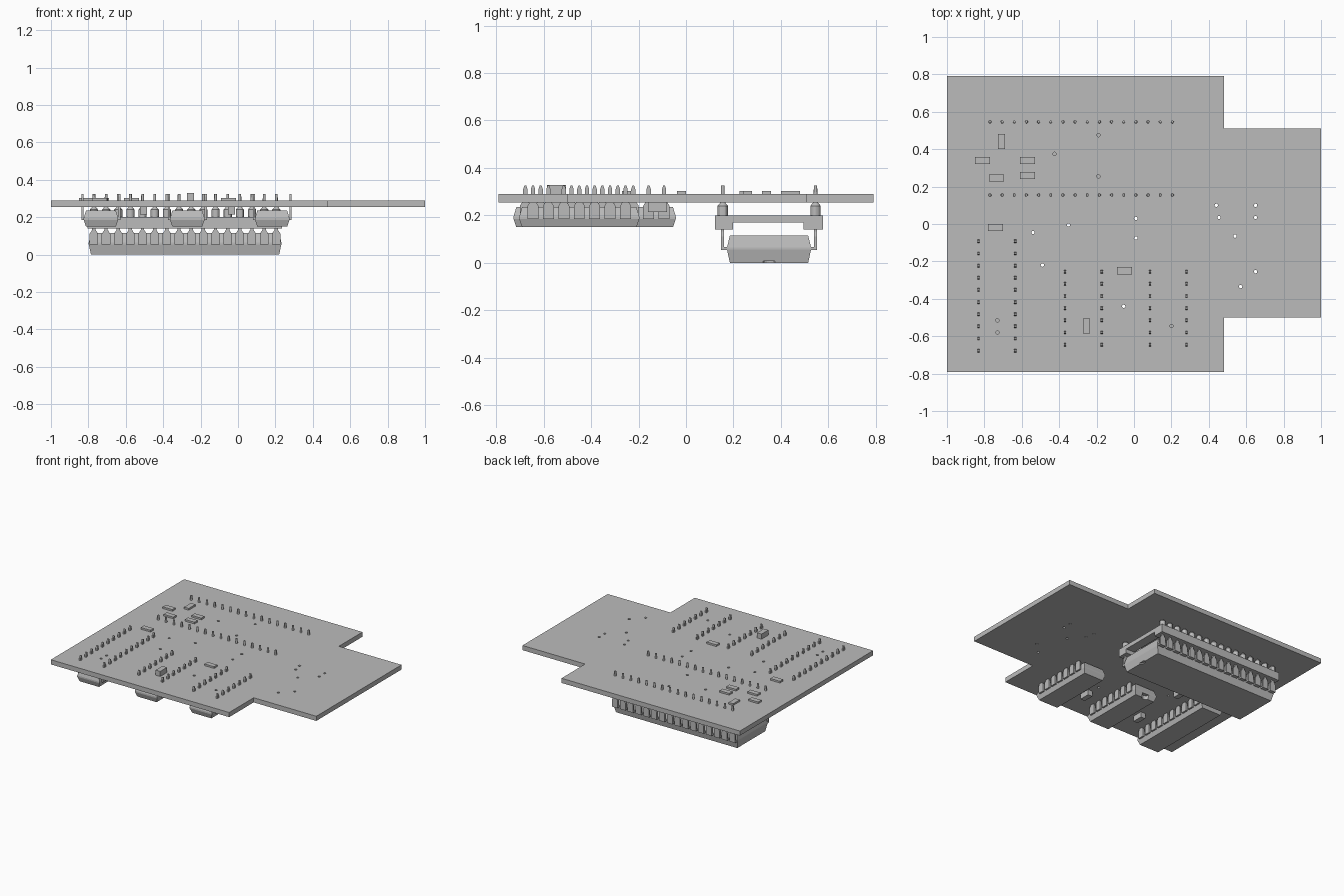
import bpy, bmesh
from math import pi
from mathutils import Matrix, Vector

if "Cube" in bpy.data.objects:
    bpy.data.objects.remove(bpy.data.objects["Cube"], do_unlink=True)

grey = bpy.data.materials.new("plain grey")
grey.use_nodes = True
grey.diffuse_color = (0.5, 0.5, 0.5, 1)
grey.node_tree.nodes["Principled BSDF"].inputs["Base Color"].default_value = (0.5, 0.5, 0.5, 1)


def finish(bm, name):
    bmesh.ops.recalc_face_normals(bm, faces=bm.faces)
    mesh = bpy.data.meshes.new(name)
    bm.to_mesh(mesh)
    bm.free()
    mesh.materials.append(grey)
    obj = bpy.data.objects.new(name, mesh)
    bpy.context.collection.objects.link(obj)
    return obj


def add_box(bm, lo, hi):
    lo, hi = Vector(lo), Vector(hi)
    m = Matrix.Translation((lo + hi) / 2) @ Matrix.Diagonal((*(hi - lo), 1))
    bmesh.ops.create_cube(bm, size=1, matrix=m)


def add_cone(bm, x, y, z0, z1, r0, r1, sides=12):
    bmesh.ops.create_cone(bm, cap_ends=True, segments=sides, radius1=r0, radius2=r1,
                          depth=z1 - z0, matrix=Matrix.Translation((x, y, (z0 + z1) / 2)))


def add_prism(bm, points, shift):
    face = bm.faces.new([bm.verts.new(p) for p in points])
    grown = bmesh.ops.extrude_face_region(bm, geom=[face])["geom"]
    bmesh.ops.translate(bm, vec=shift, verts=[v for v in grown if isinstance(v, bmesh.types.BMVert)])
    # the extrusion keeps the starting face, so the prism is closed


def cut(obj, cutter):
    mod = obj.modifiers.new("cut", "BOOLEAN")
    mod.operation = "DIFFERENCE"
    mod.object = cutter
    bpy.context.view_layer.objects.active = obj
    bpy.ops.object.modifier_apply(modifier=mod.name)
    bpy.data.objects.remove(cutter, do_unlink=True)


def chip(name, centre, half_len, half_wid, z0, z1, z_mid, legs, row, leg_top, notch_depth, turned):
    """Upside-down chip, built along x and turned to y when needed."""
    place = Matrix.Translation((*centre, 0)) @ Matrix.Rotation(pi / 2 if turned else 0, 4, "Z")

    # tapered body, widest where the legs leave it
    bm = bmesh.new()
    rings = []
    for z, inset in ((z0, 0.012), (z_mid - 0.005, 0), (z_mid + 0.005, 0), (z1, 0.012)):
        a, b = half_len - inset, half_wid - inset
        rings.append([bm.verts.new((x, y, z)) for x, y in ((-a, -b), (a, -b), (a, b), (-a, b))])
    bm.faces.new(rings[0])
    bm.faces.new(rings[-1])
    for low, high in zip(rings, rings[1:]):
        for i in range(4):
            j = (i + 1) % 4
            bm.faces.new((low[i], low[j], high[j], high[i]))
    bm.transform(place)
    body = finish(bm, name + "_body")

    # round orientation notch
    bm = bmesh.new()
    add_cone(bm, half_len, 0, z0 - 0.02, z0 + notch_depth, 0.028, 0.028, 20)
    bm.transform(place)
    cut(body, finish(bm, name + "_notch"))

    # legs: wide shoulder narrowing to a pin
    bm = bmesh.new()
    t = 0.006
    for i in range(legs):
        x = (i - (legs - 1) / 2) * 0.065
        for s in (-1, 1):
            half = [(0.023, z_mid), (0.023, z_mid + 0.05), (0.009, z_mid + 0.072),
                    (0.009, leg_top - 0.015), (0.004, leg_top)]
            outline = half + [(-w, z) for w, z in reversed(half)]
            add_prism(bm, [(x + w, s * row - t, z) for w, z in outline], (0, 2 * t, 0))
            inner, outer = sorted((s * (half_wid - 0.02), s * (row + t)))
            add_box(bm, (x - 0.023, inner, z_mid - t), (x + 0.023, outer, z_mid + t))
    bm.transform(place)
    finish(bm, name + "_legs")


# stepped circuit board
bm = bmesh.new()
outline = [(-1, -0.79), (0.48, -0.79), (0.48, -0.5), (1, -0.5),
           (1, 0.51), (0.48, 0.51), (0.48, 0.79), (-1, 0.79)]
add_prism(bm, [(x, y, 0.255) for x, y in outline], (0, 0, 0.035))
board = finish(bm, "circuit_board")

# drilled holes
bm = bmesh.new()
for x, y in [(0.44, 0.1), (0.455, 0.035), (0.65, 0.1), (0.65, 0.035), (0.54, -0.065),
             (0.65, -0.255), (0.57, -0.335), (0.01, 0.03), (0.01, -0.075), (-0.35, -0.005),
             (-0.54, -0.045), (-0.49, -0.22), (-0.055, -0.44), (-0.19, 0.475), (-0.425, 0.375),
             (-0.19, 0.255), (-0.73, -0.515), (-0.73, -0.58), (0.2, -0.545)]:
    add_cone(bm, x, y, 0.2, 0.35, 0.009, 0.009)
cut(board, finish(bm, "hole_cutter"))

# chips under the board
chip("large_chip", (-0.283, 0.35), 0.515, 0.177, 0, 0.115, 0.06, 16, 0.196, 0.155, 0.008, False)
chip("long_chip", (-0.733, -0.385), 0.342, 0.092, 0.15, 0.235, 0.19, 10, 0.098, 0.325, 0.03, True)
for name, x in (("middle_chip", -0.271), ("outer_chip", 0.183)):
    chip(name, (x, -0.45), 0.253, 0.092, 0.15, 0.235, 0.19, 7, 0.098, 0.325, 0.03, True)

# socket frame holding the large chip
bm = bmesh.new()
for y0, y1 in ((0.122, 0.198), (0.495, 0.577)):
    add_box(bm, (-0.805, y0, 0.14), (0.235, y1, 0.2))
for x in (-0.805, -0.32, 0.165):
    add_box(bm, (x, 0.19, 0.17), (x + 0.07, 0.5, 0.2))
finish(bm, "socket_frame")

# turned socket pins
bm = bmesh.new()
for i in range(16):
    for y in (0.155, 0.546):
        x = -0.77 + i * 0.065
        add_cone(bm, x, y, 0.198, 0.24, 0.022, 0.022)
        add_cone(bm, x, y, 0.24, 0.255, 0.022, 0.009)
        add_cone(bm, x, y, 0.25, 0.325, 0.009, 0.007)
pins = finish(bm, "socket_pins")

# small parts: (name, x, y, half x, half y, bottom, top)
flat, tall, under = (0.29, 0.303), (0.29, 0.328), (0.215, 0.255)
wide, deep = (0.04, 0.019), (0.019, 0.04)
parts = [("flat_part", flat, wide, [(-0.81, 0.34), (-0.57, 0.34), (-0.735, 0.245),
                                    (-0.57, 0.26), (-0.74, -0.018), (-0.05, -0.25)]),
         ("flat_part_turned", flat, deep, [(-0.708, 0.44)]),
         ("tall_part", tall, deep, [(-0.255, -0.545)]),
         ("underside_part", under, deep, [(-0.505, -0.545), (-0.505, -0.12), (-0.035, -0.545)])]
for name, (z0, z1), (hx, hy), spots in parts:
    bm = bmesh.new()
    for x, y in spots:
        add_box(bm, (x - hx, y - hy, z0), (x + hx, y + hy, z1))
    finish(bm, name)

# smooth the round pins
bpy.ops.object.select_all(action="DESELECT")
pins.select_set(True)
bpy.context.view_layer.objects.active = pins
bpy.ops.object.shade_smooth_by_angle()
